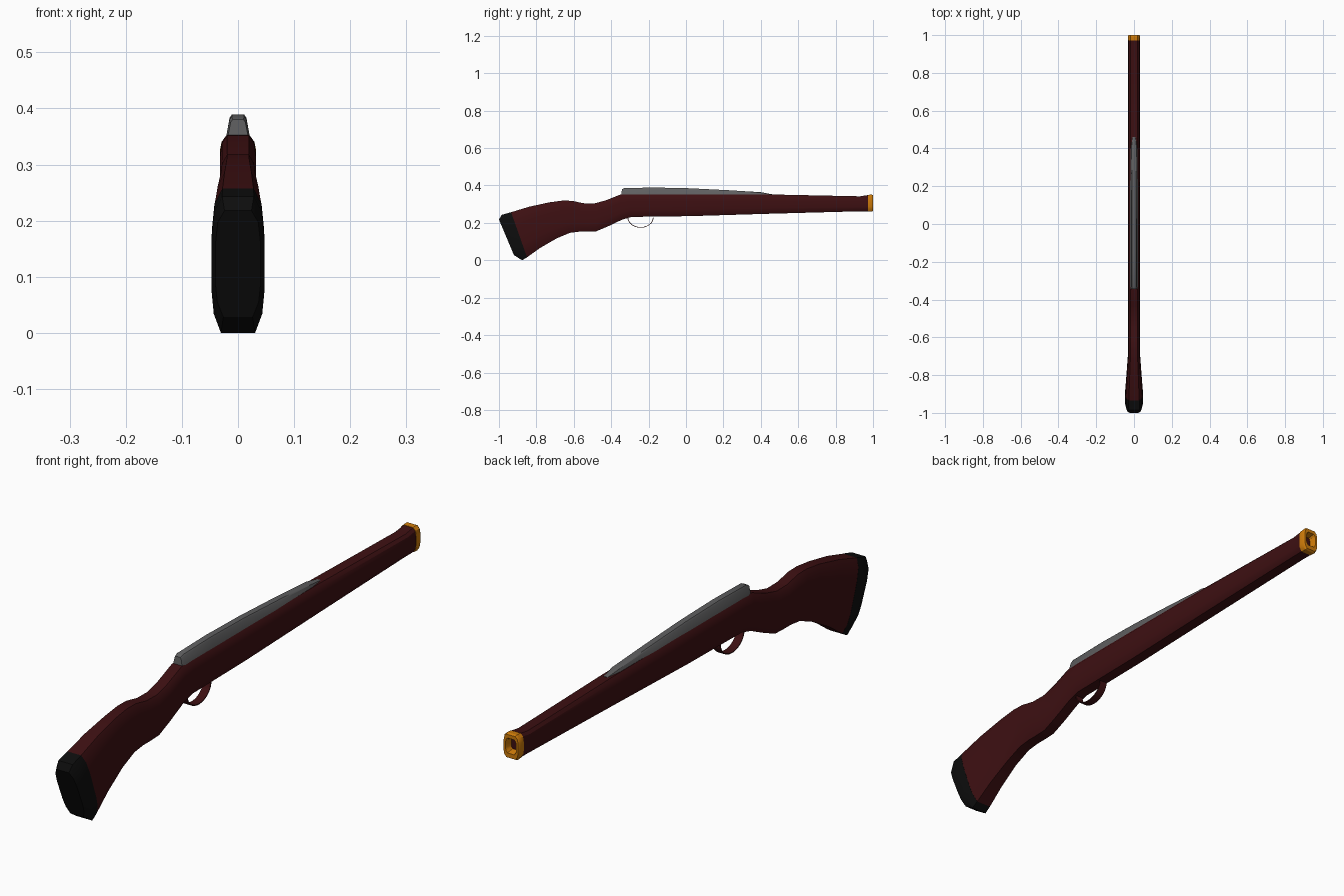
import bpy, bmesh, math

if "Cube" in bpy.data.objects:
    bpy.data.objects.remove(bpy.data.objects["Cube"])


def material(name, rgb):
    m = bpy.data.materials.new(name)
    m.diffuse_color = (*rgb, 1)
    m.use_nodes = True
    m.node_tree.nodes["Principled BSDF"].inputs["Base Color"].default_value = m.diffuse_color
    return m


WOOD = material("dark red wood", (0.047, 0.005, 0.006))
RUBBER = material("black rubber", (0.004, 0.004, 0.004))
STEEL = material("grey steel", (0.115, 0.115, 0.118))
BRASS = material("orange brass", (0.62, 0.2, 0.003))

# half cross-sections from top to bottom: (x, height) in -1..1
ROUNDED = [(.6, 1), (.9, .78), (1, .4), (1, -.4), (.92, -.72), (.65, -1)]
RIDGE = [(.5, 1), (.68, .75), (1, -1)]


def loft(name, stations, half, mat):
    """Skin sections given as (top y, top z, bottom y, bottom z, half width)."""
    outline = half + [(-x, h) for x, h in reversed(half)]
    bm = bmesh.new()
    rings = []
    for ty, tz, by, bz, w in stations:
        rings.append([bm.verts.new((w * x,
                                    (ty + by) / 2 + h * (ty - by) / 2,
                                    (tz + bz) / 2 + h * (tz - bz) / 2))
                      for x, h in outline])
    n = len(outline)
    for a, b in zip(rings, rings[1:]):
        for i in range(n):
            j = (i + 1) % n
            bm.faces.new((a[i], a[j], b[j], b[i]))
    bm.faces.new(rings[0])
    bm.faces.new(rings[-1])
    return finish(name, bm, mat)


def finish(name, bm, mat):
    bmesh.ops.recalc_face_normals(bm, faces=bm.faces)
    me = bpy.data.meshes.new(name)
    bm.to_mesh(me)
    bm.free()
    me.materials.append(mat)
    ob = bpy.data.objects.new(name, me)
    bpy.context.collection.objects.link(ob)
    bpy.context.view_layer.objects.active = ob
    ob.select_set(True)
    bpy.ops.object.shade_smooth_by_angle(angle=math.radians(30))
    ob.select_set(False)
    return ob


# wooden stock, from the butt to the muzzle
loft("stock", [
    (-.935, .257, -.85, .016, .046),
    (-.84, .286, -.78, .066, .040),
    (-.73, .310, -.69, .118, .033),
    (-.66, .319, -.62, .147, .032),
    (-.61, .318, -.57, .153, .032),
    (-.55, .305, -.53, .153, .032),
    (-.49, .304, -.48, .155, .032),
    (-.43, .320, -.42, .180, .032),
    (-.35, .352, -.34, .218, .032),
    (-.30, .354, -.29, .232, .032),
    (.02, .354, .02, .236, .032),
    (.45, .352, .45, .249, .032),
    (.93, .342, .93, .262, .031),
    (.975, .349, .975, .262, .031),
], ROUNDED, WOOD)

# butt pad
loft("butt_pad", [
    (-.935, .257, -.85, .016, .0465),
    (-.985, .243, -.876, 0, .047),
    (-1.0, .218, -.92, .028, .040),
], ROUNDED, RUBBER)

# steel receiver ridge on top
loft("receiver", [
    (-.343, .380, -.345, .345, .019),
    (-.330, .386, -.330, .345, .022),
    (-.17, .389, -.17, .345, .022),
    (.02, .385, .02, .345, .022),
    (.22, .375, .22, .345, .022),
    (.40, .364, .40, .345, .020),
    (.46, .353, .46, .345, .012),
], RIDGE, STEEL)

# muzzle cap with a recessed bore
loft("muzzle_cap", [
    (.972, .350, .972, .261, .032),
    (.993, .351, .993, .260, .0325),
    (1.0, .347, 1.0, .264, .029),
    (1.0, .334, 1.0, .280, .021),
    (.978, .328, .978, .286, .016),
    (.95, .322, .95, .292, .012),
], ROUNDED, BRASS)

# trigger guard: thin half-round strap under the grip
bm = bmesh.new()
rings = []
for i in range(17):
    a = math.pi * (1 + i / 16) + .0
    c, s = math.cos(a), math.sin(a)
    rings.append([bm.verts.new((x, -.243 + r * c, .230 + r * .8 * s))
                  for x, r in ((-.015, .070), (.015, .070), (.015, .066), (-.015, .066))])
for a, b in zip(rings, rings[1:]):
    for i in range(4):
        j = (i + 1) % 4
        bm.faces.new((a[i], a[j], b[j], b[i]))
bm.faces.new(rings[0])
bm.faces.new(rings[-1])
finish("trigger_guard", bm, WOOD)
